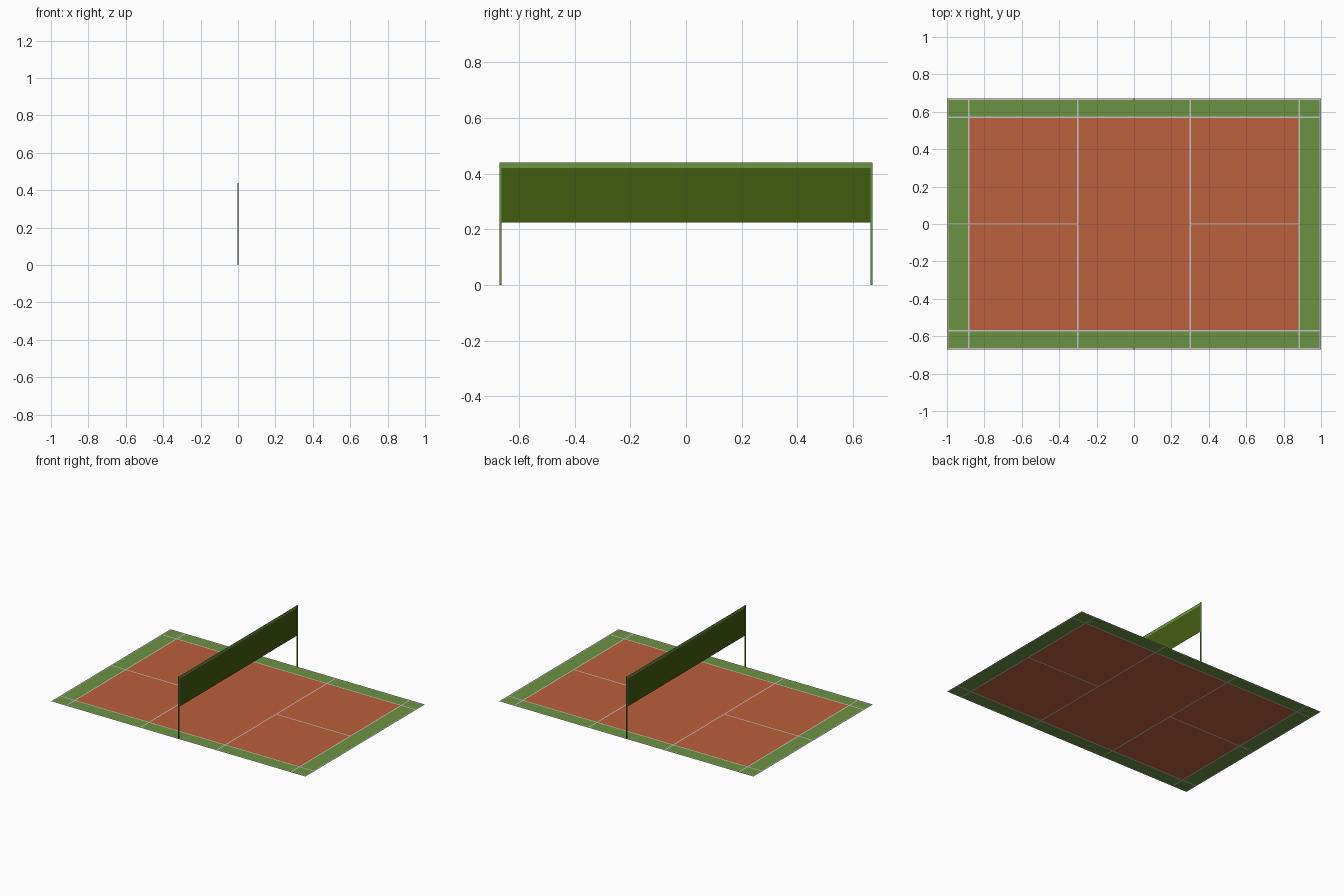
import bpy, bmesh

if "Cube" in bpy.data.objects:
    bpy.data.objects.remove(bpy.data.objects["Cube"])

HX, HY = 1.0, 0.67     # half court size
W = 0.008              # painted line width
SX, BX, SY = 0.30, 0.883, 0.571   # service, back and side line positions


def material(name, rgb):
    m = bpy.data.materials.new(name)
    m.diffuse_color = (*rgb, 1)
    m.use_nodes = True
    m.node_tree.nodes["Principled BSDF"].inputs["Base Color"].default_value = m.diffuse_color
    return m


GREEN = material("court_green", (0.145, 0.29, 0.055))
CLAY = material("court_clay", (0.50, 0.115, 0.045))
WHITE = material("line_white", (0.55, 0.55, 0.52))
NET = material("net_green", (0.055, 0.11, 0.005))


def make(name, quads, mat):
    """Mesh object made of quads, each given as four corners."""
    bm = bmesh.new()
    for q in quads:
        bm.faces.new([bm.verts.new(p) for p in q])
    bmesh.ops.remove_doubles(bm, verts=bm.verts, dist=1e-5)
    me = bpy.data.meshes.new(name)
    bm.to_mesh(me)
    bm.free()
    me.materials.append(mat)
    ob = bpy.data.objects.new(name, me)
    bpy.context.collection.objects.link(ob)
    return ob


def upright(y0, y1, z0, z1):
    return [(0, y0, z0), (0, y1, z0), (0, y1, z1), (0, y0, z1)]


def cuts(half, centres):
    """Cell boundaries: both sides of every line plus the outer edge lines."""
    vals = {-half, -half + W, half - W, half}
    for c in centres:
        vals |= {c - W / 2, c + W / 2}
    return sorted(vals)


# Court: one flat sheet tiled into lines, green border and clay centre
def kind(x, y):
    near = lambda a, c: abs(a - c) < W / 2
    if abs(x) > HX - W or abs(y) > HY - W:
        return "lines"
    if near(abs(x), SX) or near(abs(x), BX) or near(abs(y), SY):
        return "lines"
    if near(y, 0) and (x < -SX or SX < x < BX):
        return "lines"
    return "clay" if abs(x) < BX and abs(y) < SY else "green"


cells = {"lines": [], "clay": [], "green": []}
xs = cuts(HX, (-BX, -SX, SX, BX))
ys = cuts(HY, (-SY, 0, SY))
for x0, x1 in zip(xs, xs[1:]):
    for y0, y1 in zip(ys, ys[1:]):
        cells[kind((x0 + x1) / 2, (y0 + y1) / 2)].append(
            [(x0, y0, 0), (x1, y0, 0), (x1, y1, 0), (x0, y1, 0)])
make("court_lines", cells["lines"], WHITE)
make("playing_surface", cells["clay"], CLAY)
make("court_border", cells["green"], GREEN)

# Net sheet with its top band
P = 0.008              # post width
make("net", [upright(-HY + P, HY - P, 0.225, 0.42)], NET)
make("net_top_band", [upright(-HY + P, HY - P, 0.42, 0.44)], GREEN)

# Posts: slim square bars at both ends
for side, s in (("front", -1), ("back", 1)):
    bpy.ops.mesh.primitive_cube_add(size=1, location=(0, s * (HY - P / 2), 0.22))
    post = bpy.context.object
    post.name = f"{side}_net_post"
    post.scale = (0.006, P, 0.44)
    post.data.materials.append(GREEN)
